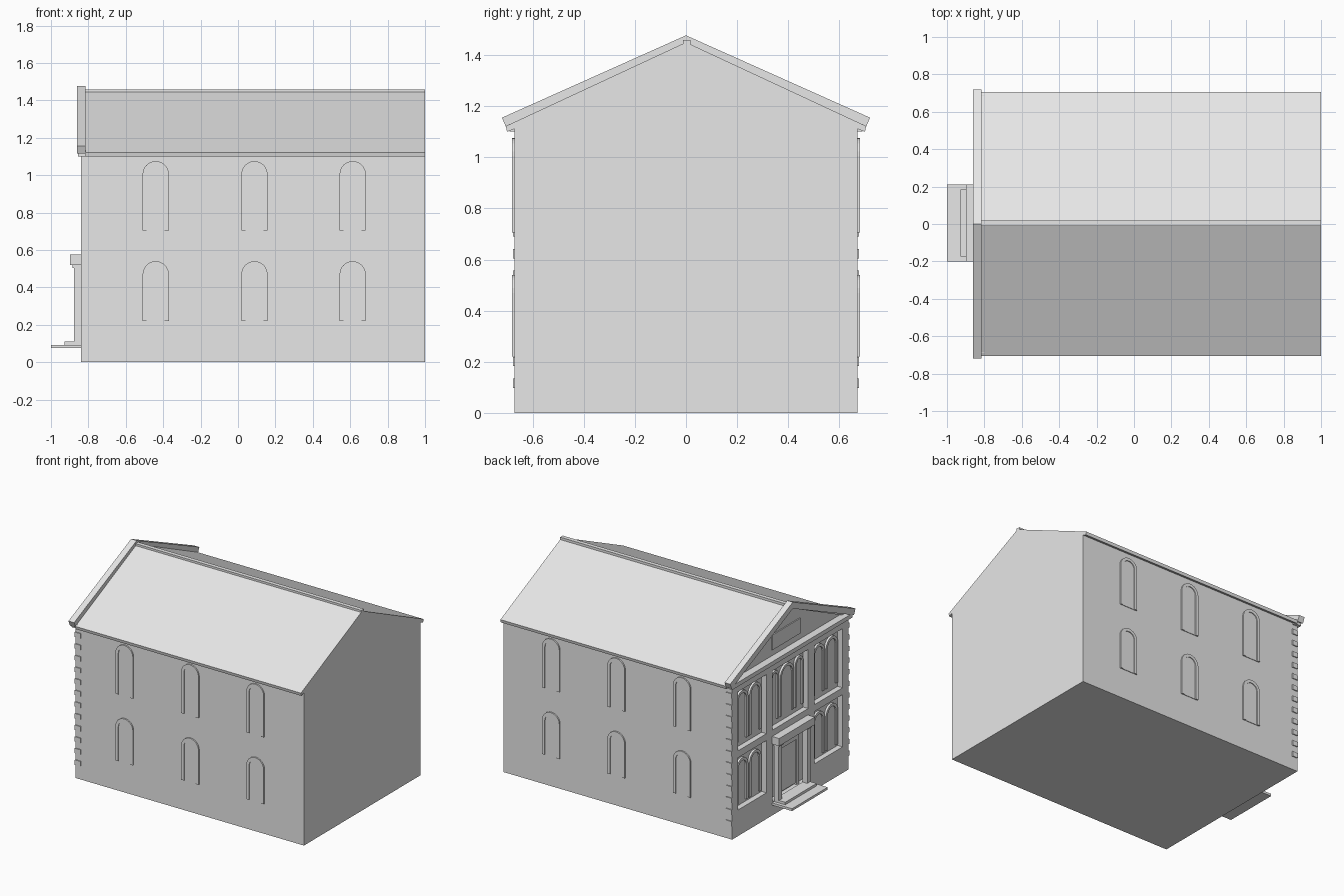
import bpy
import bmesh
import math

cube = bpy.data.objects.get("Cube")
if cube:
    bpy.data.objects.remove(cube, do_unlink=True)

stone = bpy.data.materials.new("pale_grey_stone")
stone.use_nodes = True
stone.diffuse_color = (0.8, 0.8, 0.8, 1)
stone.node_tree.nodes["Principled BSDF"].inputs["Base Color"].default_value = (0.8, 0.8, 0.8, 1)


def prism(name, outline, axis, lo, hi):
    """Extrude a flat outline of (u, z) points along the x or y axis."""
    def place(u, z, d):
        return (d, u, z) if axis == "x" else (u, d, z)
    bm = bmesh.new()
    near = [bm.verts.new(place(u, z, lo)) for u, z in outline]
    far = [bm.verts.new(place(u, z, hi)) for u, z in outline]
    bm.faces.new(near)
    bm.faces.new(far[::-1])
    for i in range(len(near)):
        j = (i + 1) % len(near)
        bm.faces.new((near[j], near[i], far[i], far[j]))
    bmesh.ops.recalc_face_normals(bm, faces=bm.faces)
    mesh = bpy.data.meshes.new(name)
    bm.to_mesh(mesh)
    bm.free()
    mesh.materials.append(stone)
    obj = bpy.data.objects.new(name, mesh)
    bpy.context.collection.objects.link(obj)
    return obj


def box(name, x0, x1, y0, y1, z0, z1):
    return prism(name, [(y0, z0), (y1, z0), (y1, z1), (y0, z1)], "x", x0, x1)


def arch(mid, width, z0, z1, steps=12):
    """Round-headed opening outline, from bottom right over to bottom left."""
    r = width / 2
    curve = [(mid + r * math.cos(math.pi * i / steps),
              z1 - r + r * math.sin(math.pi * i / steps)) for i in range(steps + 1)]
    return [(mid + r, z0)] + curve + [(mid - r, z0)]


def arched_window(name, axis, wall, out, mid, width, z0, z1, rim=0.022, proud=0.01):
    """Thin pane with a raised round-headed surround; out is +1 or -1."""
    outer = arch(mid, width, z0, z1)
    inner = arch(mid, width - 2 * rim, z0, z1 - rim)
    prism(name + "_pane", inner, axis, wall - out * 0.01, wall + out * 0.004)
    prism(name + "_surround", outer + inner[::-1], axis, wall - out * 0.01, wall + out * proud)


FACE, WALL = -0.84, -0.80      # facade front plane and recessed wall plane
HALF = 0.67

# Main block with its gables
prism("main_walls", [(-HALF, 0), (HALF, 0), (HALF, 1.115), (0, 1.43), (-HALF, 1.115)],
      "x", WALL, 1.0)

# Roof slab, ridge bar and raised front verge
prism("roof", [(-0.705, 1.122), (0, 1.45), (0.705, 1.122), (0.70, 1.10), (0.66, 1.115),
               (0, 1.425), (-0.66, 1.115), (-0.70, 1.10)], "x", -0.815, 1.0)
box("ridge_bar", -0.815, 1.0, -0.012, 0.018, 1.44, 1.459)
prism("front_verge", [(-0.72, 1.155), (0, 1.477), (0.72, 1.155), (0.703, 1.115),
                      (0, 1.43), (-0.703, 1.115)], "x", -0.86, -0.815)

# Facade framework standing in front of the recessed wall
box("plinth", FACE, WALL, -HALF, HALF, 0, 0.10)
box("entablature", FACE, WALL, -HALF, HALF, 1.05, 1.115)
box("pediment_cornice", -0.855, WALL, -0.69, 0.69, 1.10, 1.13)
prism("pediment_panel", [(-0.16, 1.175), (0.16, 1.175), (0.16, 1.285), (-0.16, 1.285)],
      "x", -0.808, WALL)
for side, s in (("left", -1), ("right", 1)):
    low, high = sorted((s * 0.60, s * HALF))
    box(side + "_corner_pier", FACE, WALL, low, high, 0.10, 1.05)
    box(side + "_inner_pilaster", FACE, WALL, s * 0.24 - 0.035, s * 0.24 + 0.035, 0.10, 1.05)
    low, high = sorted((s * 0.27, s * 0.61))
    box(side + "_lower_rail", FACE, WALL, low, high, 0.10, 0.19)
    box(side + "_storey_band", FACE, WALL, low, high, 0.57, 0.62)
    # Paired arched windows on both storeys
    for floor, z0, z1 in (("lower", 0.21, 0.53), ("upper", 0.66, 1.02)):
        for n, offset in enumerate((-0.075, 0.075)):
            arched_window(f"{side}_{floor}_facade_window_{n}", "x", WALL, -1,
                          s * 0.44 + offset, 0.135, z0, z1, rim=0.02, proud=0.015)
box("middle_storey_band", FACE, WALL, -0.21, 0.21, 0.57, 0.62)

# Middle upper window group
for n, (mid, width) in enumerate(((-0.14, 0.09), (0, 0.16), (0.14, 0.09))):
    arched_window(f"middle_window_{n}", "x", WALL, -1, mid, width, 0.66, 1.02,
                  rim=0.018, proud=0.015)

# Entrance: door, porch columns, canopy and steps
box("door_leaf", -0.81, WALL, -0.10, 0.10, 0.11, 0.43)
for s in (-1, 1):
    box("door_jamb", -0.82, WALL, s * 0.115 - 0.015, s * 0.115 + 0.015, 0.10, 0.45)
    mid = 0.005 + s * 0.165
    box("porch_column", -0.878, FACE, mid - 0.02, mid + 0.02, 0.11, 0.51)
    box("column_capital", -0.885, FACE, mid - 0.027, mid + 0.027, 0.505, 0.522)
box("door_lintel", -0.82, WALL, -0.13, 0.13, 0.43, 0.46)
box("porch_canopy", -0.897, WALL, -0.20, 0.21, 0.52, 0.575)
box("lower_step", -1.0, FACE, -0.20, 0.21, 0.075, 0.092)
box("upper_step", -0.928, FACE, -0.175, 0.185, 0.09, 0.11)

# Long sides: arched windows with sills, and corner quoins
for side, s in (("front", -1), ("back", 1)):
    wall = s * HALF
    for col, mid in enumerate((-0.44, 0.088, 0.613)):
        for floor, z0, z1 in (("lower", 0.22, 0.54), ("upper", 0.705, 1.075)):
            arched_window(f"{side}_{floor}_window_{col}", "y", wall, s, mid, 0.14, z0, z1)
    for n in range(12):
        z = 0.098 + n * 0.0845
        low, high = sorted((wall - s * 0.02, wall + s * 0.007))
        box(f"{side}_quoin_{n}", FACE, -0.795, low, high, z, z + 0.036)
